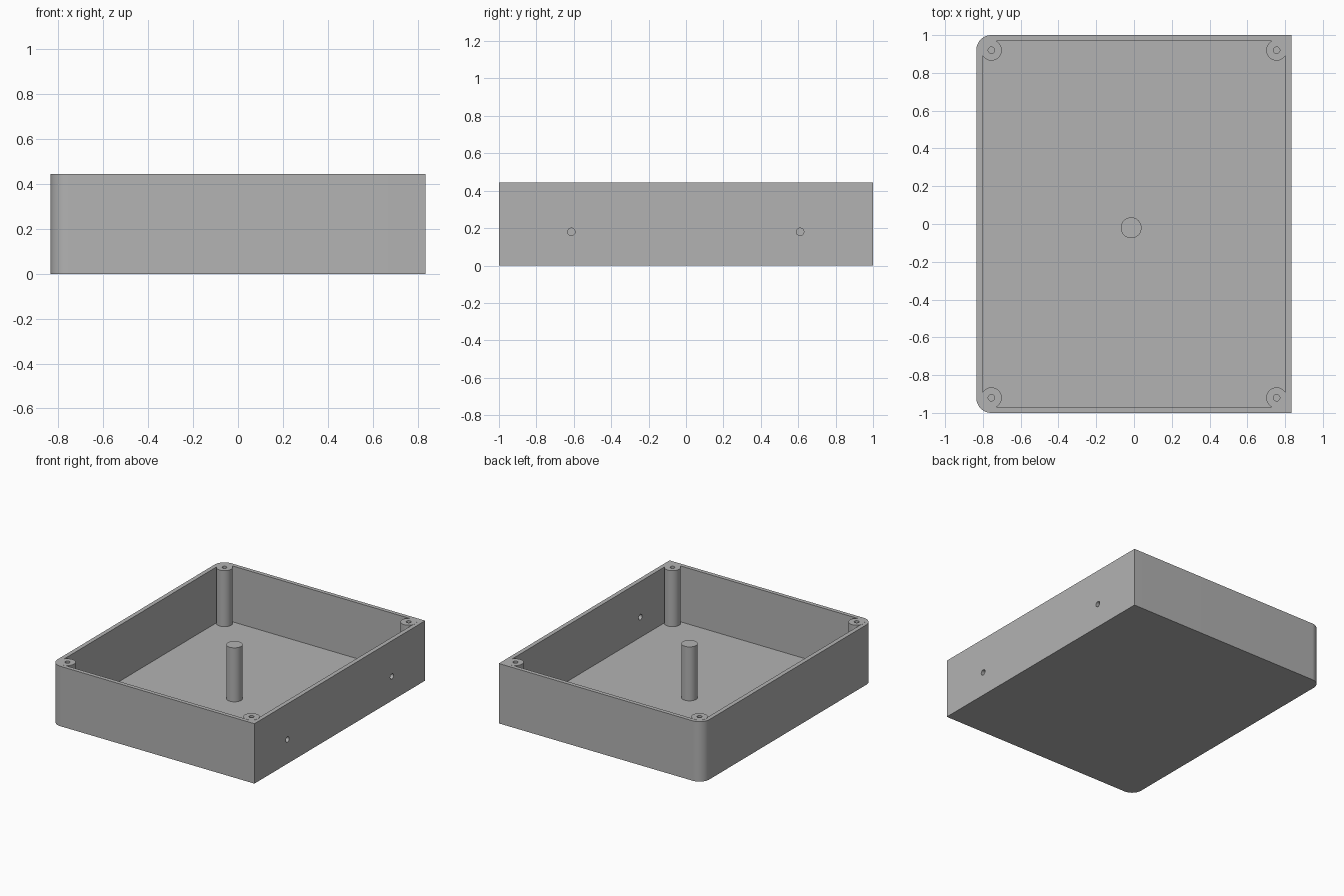
import bpy, bmesh, math
from mathutils import Matrix

cube = bpy.data.objects.get("Cube")
if cube:
    bpy.data.objects.remove(cube, do_unlink=True)

W, D, H = 0.835, 1.0, 0.444      # half width, half depth, wall height
IN_X, IN_Y, FLOOR = 0.803, 0.97, 0.03
POST_X, POST_Y, POST_R = 0.755, 0.92, 0.055
TOP = H + 0.001

grey = bpy.data.materials.new("light grey plastic")
grey.use_nodes = True
grey.diffuse_color = (0.45, 0.45, 0.45, 1)
grey.node_tree.nodes["Principled BSDF"].inputs["Base Color"].default_value = grey.diffuse_color


def finish(name, bm):
    bmesh.ops.recalc_face_normals(bm, faces=bm.faces[:])
    mesh = bpy.data.meshes.new(name)
    bm.to_mesh(mesh)
    bm.free()
    mesh.materials.append(grey)
    obj = bpy.data.objects.new(name, mesh)
    bpy.context.collection.objects.link(obj)
    return obj


def prism(name, outline, z0, z1):
    """Extrude a flat outline from z0 to z1."""
    bm = bmesh.new()
    face = bm.faces.new([bm.verts.new((x, y, z0)) for x, y in outline])
    side = bmesh.ops.extrude_face_region(bm, geom=[face])["geom"]
    verts = [v for v in side if isinstance(v, bmesh.types.BMVert)]
    bmesh.ops.translate(bm, verts=verts, vec=(0, 0, z1 - z0))
    return finish(name, bm)


def cylinder(name, x, y, z0, z1, r, segments=48):
    ring = [(x + r * math.cos(math.tau * i / segments),
             y + r * math.sin(math.tau * i / segments)) for i in range(segments)]
    return prism(name, ring, z0, z1)


def activate(obj):
    bpy.ops.object.select_all(action="DESELECT")
    obj.select_set(True)
    bpy.context.view_layer.objects.active = obj


def cut(obj, cutter):
    """Subtract the cutter and discard it."""
    cutter.hide_render = True
    activate(obj)
    mod = obj.modifiers.new("cut", "BOOLEAN")
    mod.operation, mod.solver, mod.object = "DIFFERENCE", "EXACT", cutter
    bpy.ops.object.modifier_apply(modifier=mod.name)
    bpy.data.objects.remove(cutter, do_unlink=True)


def smooth(obj):
    activate(obj)
    bpy.ops.object.shade_smooth_by_angle(angle=math.radians(30))


# Outer tray: square corners at +x, rounded corners at -x
R = W - POST_X
arc = [math.radians(90 + 90 * i / 12) for i in range(13)]
back = [(R * math.cos(a) - POST_X, D - R + R * math.sin(a)) for a in arc]
outline = [(W, -D), (W, D)] + back + [(x, -y) for x, y in reversed(back)]
tray = prism("tray", outline, 0, H)

# Cavity with filled corners behind the posts
nx, ny = POST_X + 0.025, POST_Y + 0.025
quarter = [(IN_X, ny), (nx, ny), (nx, IN_Y)]
half = quarter + [(-x, y) for x, y in reversed(quarter)]
cavity = half + [(-x, -y) for x, y in half]
cut(tray, prism("cavity_cutter", cavity, FLOOR, H + 0.1))

# Two holes through the +x wall
for y in (-0.613, 0.61):
    drill = cylinder("drill", 0, 0, -0.05, 0.05, 0.02, 32)
    drill.data.transform(Matrix.Translation((W - 0.01, y, 0.18))
                         @ Matrix.Rotation(math.pi / 2, 4, "Y"))
    cut(tray, drill)
smooth(tray)

# Corner screw posts
for sx, side in ((-1, "right"), (1, "left")):
    for sy, end in ((-1, "front"), (1, "back")):
        x, y = sx * POST_X, sy * POST_Y
        post = cylinder(f"screw_post_{end}_{side}", x, y, FLOOR - 0.01, TOP, POST_R)
        cut(post, cylinder("drill", x, y, FLOOR, TOP + 0.1, 0.017, 24))
        smooth(post)

# Solid centre post
smooth(cylinder("centre_post", -0.015, -0.02, FLOOR - 0.01, 0.43, POST_R))
